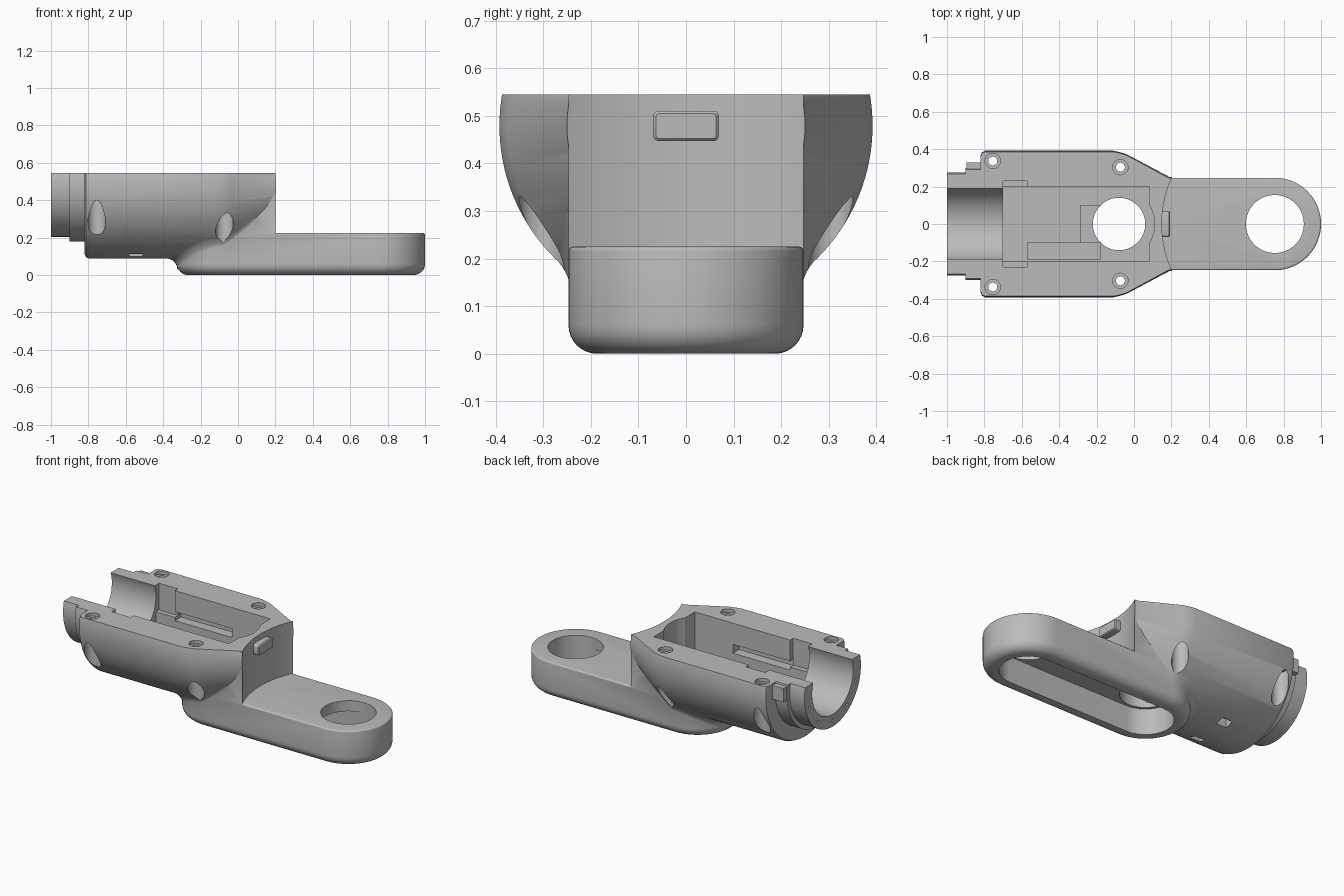
import bpy, bmesh, math

old = bpy.data.objects.get("Cube")
if old:
    bpy.data.objects.remove(old, do_unlink=True)

AXIS_Z, BODY_R, TOP = 0.479, 0.392, 0.545
ARM_R, NEAR, FAR = 0.247, -0.08, 0.753
TAPER_X, TAPER = -0.075, 0.53

grey = bpy.data.materials.new("plain_grey")
grey.use_nodes = True
grey.diffuse_color = (0.5, 0.5, 0.5, 1)
grey.node_tree.nodes["Principled BSDF"].inputs["Base Color"].default_value = (0.5, 0.5, 0.5, 1)


def loft(name, rings):
    """Closed solid through matching rings of points, capped at both ends."""
    bm = bmesh.new()
    loops = [[bm.verts.new(p) for p in ring] for ring in rings]
    n = len(loops[0])
    for a, b in zip(loops, loops[1:]):
        for i in range(n):
            j = (i + 1) % n
            bm.faces.new((a[i], a[j], b[j], b[i]))
    bm.faces.new(loops[0])
    bm.faces.new(loops[-1])
    bmesh.ops.recalc_face_normals(bm, faces=bm.faces)
    mesh = bpy.data.meshes.new(name)
    bm.to_mesh(mesh)
    bm.free()
    obj = bpy.data.objects.new(name, mesh)
    bpy.context.collection.objects.link(obj)
    mesh.materials.append(grey)
    return obj


def box(name, x0, x1, y0, y1, z0, z1):
    corners = [(x0, y0), (x1, y0), (x1, y1), (x0, y1)]
    return loft(name, [[(x, y, z) for x, y in corners] for z in (z0, z1)])


def circle(r, n=48, cx=0, cy=0):
    return [(cx + r * math.cos(math.tau * i / n), cy + r * math.sin(math.tau * i / n)) for i in range(n)]


def rod(name, x, y, steps, n=64):
    """Upright turned solid from (z, radius) steps."""
    return loft(name, [[(px, py, z) for px, py in circle(r, n, x, y)] for z, r in steps])


def lathe(name, profile, n=128):
    """Solid of (x, radius) pairs around the long axis of the body."""
    return loft(name, [[(x, y, AXIS_Z + z) for y, z in circle(r, n)] for x, r in profile])


def stadium(r, z, n=32):
    pts = []
    for cx, start in ((FAR, -math.pi / 2), (NEAR, math.pi / 2)):
        for i in range(n + 1):
            a = start + math.pi * i / n
            pts.append((cx + r * math.cos(a), r * math.sin(a), z))
    return pts


def combine(tool, operation):
    """Apply one boolean to the housing and discard the tool."""
    mod = housing.modifiers.new("combine", "BOOLEAN")
    mod.operation, mod.solver, mod.object = operation, "EXACT", tool
    graph = bpy.context.evaluated_depsgraph_get()
    graph.update()
    mesh = bpy.data.meshes.new_from_object(housing.evaluated_get(graph))
    housing.modifiers.clear()
    housing.data = mesh
    bpy.data.objects.remove(tool, do_unlink=True)


def cut(tool):
    combine(tool, "DIFFERENCE")


def add(tool):
    combine(tool, "UNION")


# Round body with two stepped collars and a conical far end
housing = lathe("housing", [(-1, 0.275), (-0.9, 0.275), (-0.9, 0.3), (-0.82, 0.3), (-0.82, 0.367),
                            (-0.813, 0.384), (-0.795, BODY_R), (TAPER_X - 0.035, BODY_R),
                            (TAPER_X, BODY_R - 0.008), (TAPER_X + 0.035, BODY_R - 0.035 * TAPER),
                            (0.19, BODY_R - (0.19 - TAPER_X) * TAPER), (0.3, 0.24)])
# Upright neck that carries the arm width to the top
add(box("neck", -0.06, 0.25, -0.2465, 0.2465, 0.12, 0.6))
cut(box("top_trim", -1.2, 0.5, -0.6, 0.6, TOP, 1.2))
cut(rod("end_clearance", FAR, 0, [(-0.2, 0.604), (0.8, 0.604)], 189))

# Arm with rounded lower edge and slightly eased upper edge
rings = []
for i in range(9):
    a = math.pi / 2 * i / 8
    rings.append(stadium(ARM_R - 0.06 * (1 - math.sin(a)), 0.06 * (1 - math.cos(a))))
for i in range(5):
    a = math.pi / 2 * i / 4
    rings.append(stadium(ARM_R - 0.01 * (1 - math.cos(a)), 0.215 + 0.01 * math.sin(a)))
add(loft("arm", rings))


# Fillet sweeping along the body where it meets the arm and neck
def body_z(x, y):
    r = BODY_R - max(0, x - TAPER_X) * TAPER
    return AXIS_Z - math.sqrt(r * r - y * y)


def fillet_section(cx, a, f):
    def point(r, dz):
        x, y = cx + r * math.cos(a), r * math.sin(a)
        return (x, y, body_z(x, y) + dz)

    ring = [point(ARM_R - 0.03, 0.02), point(ARM_R - 0.03, -f)]
    for k in range(7):
        t = math.pi / 2 * k / 6
        ring.append(point(ARM_R - 0.002 + f * (1 - math.cos(t)), -f * (1 - math.sin(t)) + 0.001))
    return ring + [point(ARM_R + f, 0.015)]


straight = [(NEAR + 0.17 * s / 6, 0.03 - 0.02 * s / 6) for s in range(6, 0, -1)]
sections = [fillet_section(x, math.pi / 2, f) for x, f in straight]
for i in range(25):
    a = math.pi / 2 + math.pi * i / 24
    sections.append(fillet_section(NEAR, a, 0.03 + 0.027 * abs(math.cos(a))))
sections += [fillet_section(x, -math.pi / 2, f) for x, f in reversed(straight)]
add(loft("arm_fillet", sections))

# Screw holes: deep lower relief, narrow shank and shallow top seat
for x, y in ((-0.755, 0.337), (-0.073, 0.304)):
    for side in (-1, 1):
        cut(rod("screw_hole", x, side * y, [(0.03, 0.047), (0.43, 0.047), (0.43, 0.024), (0.525, 0.024),
                                            (0.525, 0.041), (0.7, 0.041)], 32))

# Key block beside the collar
add(box("collar_key", -0.895, -0.81, 0.27, 0.328, 0.45, 0.535))

# Bore and open equipment pocket
cut(lathe("bore", [(-1.1, 0.2), (-0.69, 0.2)]))
cut(box("pocket", -0.7, 0.08, -0.2, 0.2, 0.24, 0.7))
cut(box("pocket_shoulder", -0.7, -0.57, -0.23, 0.23, 0.38, 0.7))
cut(box("floor_recess", -0.285, -0.1, -0.1, 0.1, 0.19, 0.3))
cut(box("floor_step", -0.57, -0.18, -0.19, -0.1, 0.228, 0.3))
cut(rod("bearing_relief", NEAR, 0, [(0.241, 0.19), (0.7, 0.19)]))
for side in (-1, 1):
    ya, yb = sorted((side * 0.18, side * 0.26))
    cut(box("wall_slot", -0.57, -0.18, ya, yb, 0.36, 0.415))
    ya, yb = sorted((side * 0.09, side * 0.14))
    cut(box("belly_slot", -0.58, -0.51, ya, yb, 0.05, 0.15))

# Hollow underside and the two large through holes
cut(loft("underside_hollow", [stadium(0.158, -0.1), stadium(0.158, 0.16)]))
cut(rod("near_hole", NEAR, 0, [(-0.1, 0.14), (0.7, 0.14)]))
cut(rod("far_hole", FAR, 0, [(-0.1, 0.155), (0.7, 0.155)]))

# Small holes in the collar face
for i in range(5):
    a = math.pi * (1.1 + 0.2 * i)
    y, z = 0.238 * math.cos(a), AXIS_Z + 0.238 * math.sin(a)
    cut(loft("collar_hole", [[(x, y + u, z + v) for u, v in circle(0.009, 12)] for x in (-1.1, -0.95)]))


# Rounded locating tab standing on the end face
def tab_ring(x, inset):
    ring = []
    for i in range(20):
        a = math.tau * (i + 0.5) / 20
        sy, sz = math.copysign(1, math.cos(a)), math.copysign(1, math.sin(a))
        r = 0.012 - inset
        ring.append((x, sy * 0.057 + r * math.cos(a), 0.4785 + sz * 0.02 + r * math.sin(a)))
    return ring


tab = loft("end_tab", [tab_ring(0.13, 0), tab_ring(0.186, 0), tab_ring(0.192, 0.006)])

# Smooth curved faces while keeping crisp edges
bpy.ops.object.select_all(action="DESELECT")
for part in (housing, tab):
    part.select_set(True)
bpy.context.view_layer.objects.active = housing
bpy.ops.object.shade_smooth_by_angle(angle=math.radians(28))
